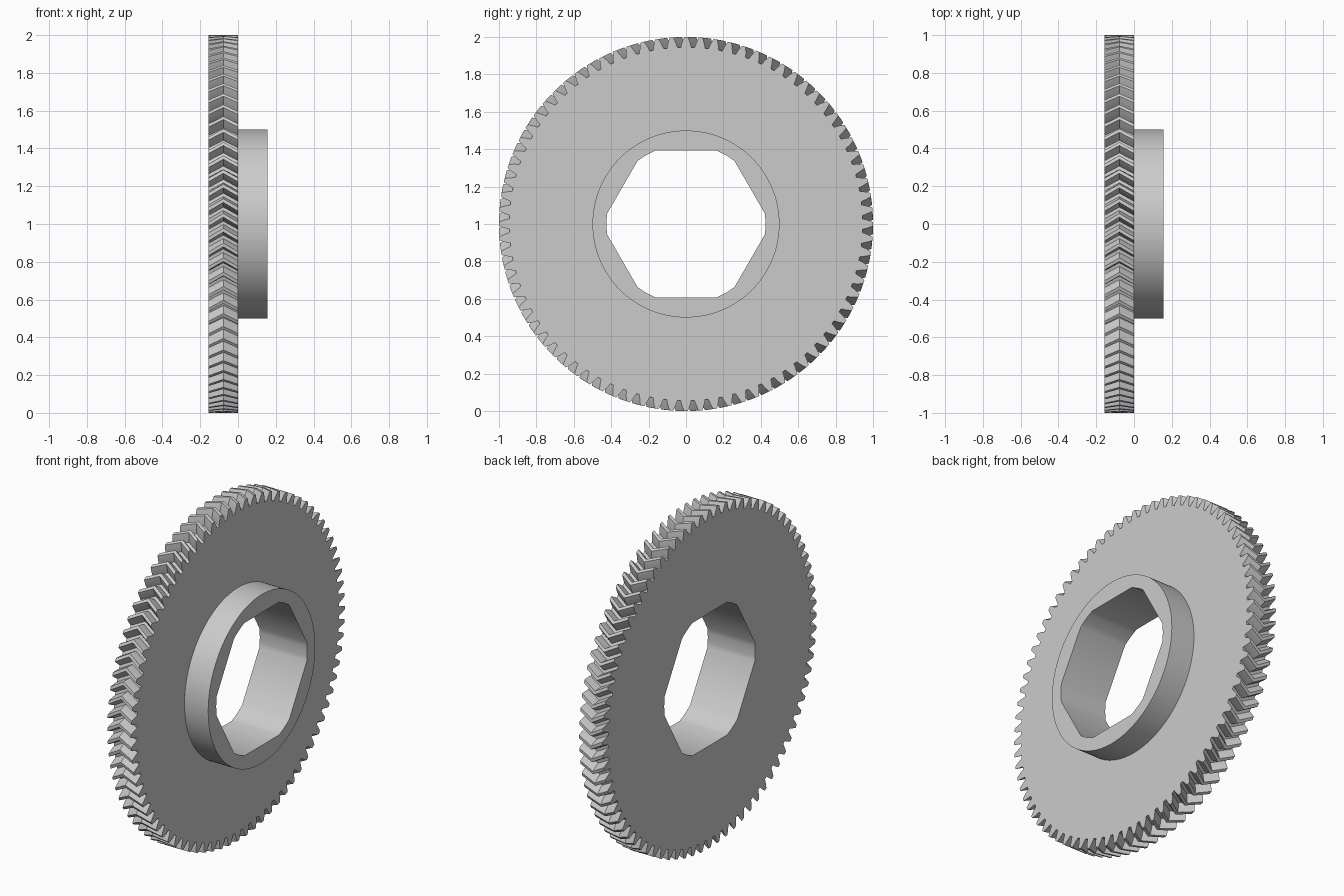
import bpy
import bmesh
from math import acos, cos, sin, tan, pi, radians

if "Cube" in bpy.data.objects:
    bpy.data.objects.remove(bpy.data.objects["Cube"], do_unlink=True)

TEETH = 80
MODULE = 2 / (TEETH + 2)
PITCH_R = MODULE * TEETH / 2
ROOT_R = 1 - 2.25 * MODULE
PRESSURE = radians(20)
HELIX = radians(30)
WIDTH = 0.155          # thickness of the toothed disc, and of the hub
HUB_R = 0.5
BORE_FLAT = 0.393      # centre to flat of the hexagonal bore
BORE_R = 0.425         # circle that rounds off the bore corners


def involute(a):
    return tan(a) - a


def half_tooth(r):
    """Half the angle a tooth covers at radius r."""
    base = PITCH_R * cos(PRESSURE)
    return pi / (2 * TEETH) + involute(PRESSURE) - involute(acos(base / r))


def gear_outline():
    radii = [ROOT_R + (1 - ROOT_R) * i / 4 for i in range(5)]
    flank = [(-half_tooth(r), r) for r in radii]
    tooth = flank + [(-a, r) for a, r in reversed(flank)]
    return [(a + 2 * pi * t / TEETH, r) for t in range(TEETH) for a, r in tooth]


def circle_outline(r, count=128):
    return [(2 * pi * i / count, r) for i in range(count)]


def bore_outline():
    corner = pi / 6 - acos(BORE_FLAT / BORE_R)
    return [(pi / 6 + side * pi / 3 + corner * k / 2, BORE_R)
            for side in range(6) for k in range(-2, 3)]


bm = bmesh.new()


def ring(outline, x, twist=0):
    """Closed loop of edges round the x axis."""
    verts = [bm.verts.new((x, r * sin(a + twist), 1 + r * cos(a + twist)))
             for a, r in outline]
    for i, v in enumerate(verts):
        bm.edges.new((verts[i - 1], v))
    return verts


def wall(a, b):
    for i in range(len(a)):
        bm.faces.new((a[i - 1], a[i], b[i], b[i - 1]))


def cap(outer, inner):
    """Flat face between two loops."""
    edges = [bm.edges.get((loop[i - 1], loop[i]))
             for loop in (outer, inner) for i in range(len(loop))]
    bmesh.ops.triangle_fill(bm, edges=edges, use_beauty=True)


# Herringbone rim: the tooth twists one way, then back
twist = WIDTH / 2 * tan(HELIX) / PITCH_R
outline = gear_outline()
rim_back = ring(outline, -WIDTH)
rim_middle = ring(outline, -WIDTH / 2, twist)
rim_front = ring(outline, 0)
# Hub and bore
hub_back = ring(circle_outline(HUB_R), 0)
hub_front = ring(circle_outline(HUB_R), WIDTH)
bore_back = ring(bore_outline(), -WIDTH)
bore_front = ring(bore_outline(), WIDTH)

wall(rim_back, rim_middle)
wall(rim_middle, rim_front)
wall(hub_back, hub_front)
wall(bore_back, bore_front)
cap(rim_back, bore_back)
cap(rim_front, hub_back)
cap(hub_front, bore_front)
bmesh.ops.recalc_face_normals(bm, faces=bm.faces[:])

mesh = bpy.data.meshes.new("herringbone_gear")
bm.to_mesh(mesh)
bm.free()
gear = bpy.data.objects.new("herringbone_gear", mesh)
bpy.context.collection.objects.link(gear)

# Plain grey
grey = bpy.data.materials.new("light_grey")
grey.use_nodes = True
colour = (0.6, 0.6, 0.6, 1)
grey.diffuse_color = colour
grey.node_tree.nodes["Principled BSDF"].inputs["Base Color"].default_value = colour
mesh.materials.append(grey)

bpy.context.view_layer.objects.active = gear
gear.select_set(True)
bpy.ops.object.shade_smooth_by_angle(angle=radians(25))
